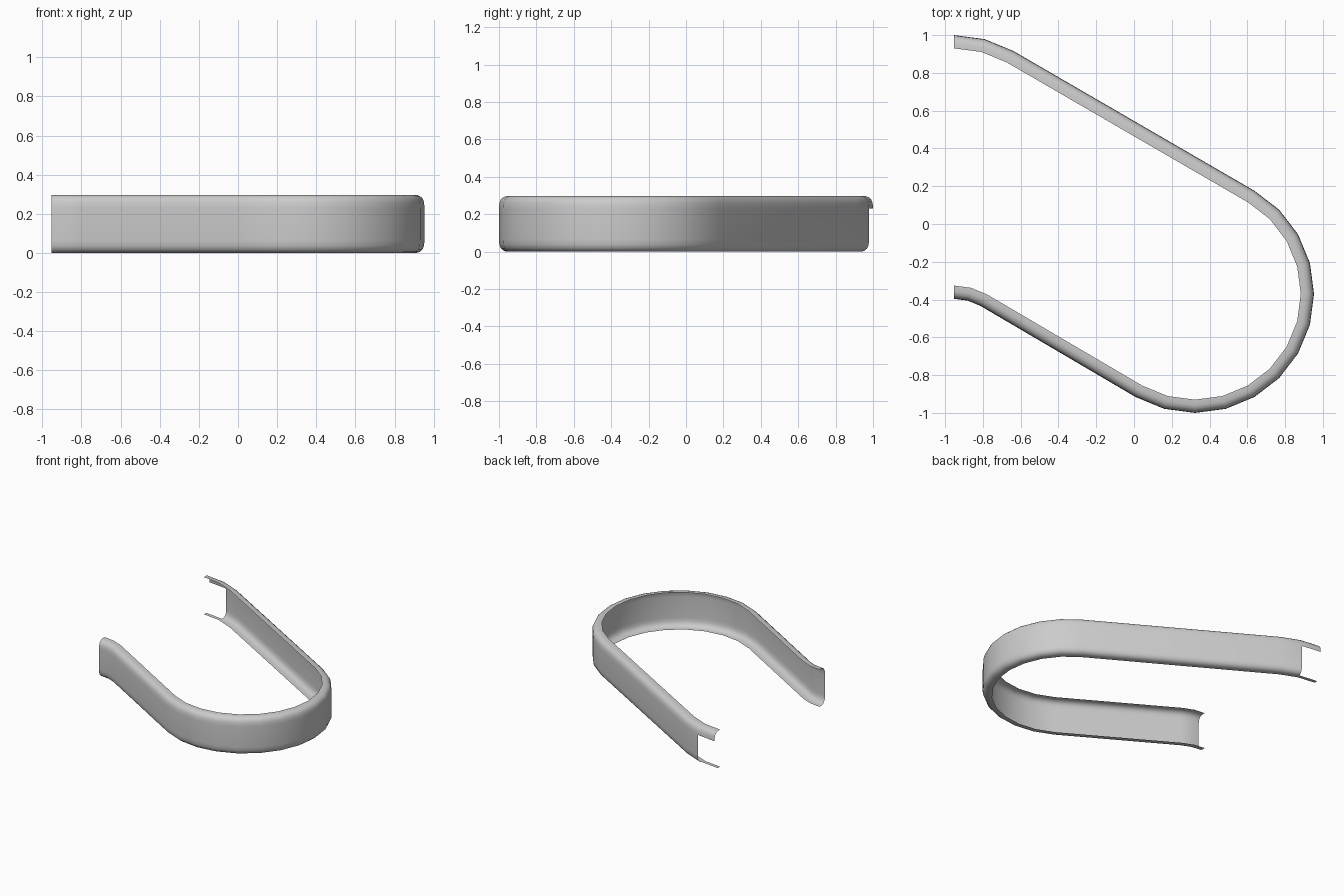
import bpy, bmesh
from math import sin, cos, radians

if "Cube" in bpy.data.objects:
    bpy.data.objects.remove(bpy.data.objects["Cube"])

# Cross-section: (inset from the outer wall, height), top lip to bottom lip
profile = [(0.07, 0.297), (0.04, 0.297), (0.023, 0.291), (0.01, 0.279),
           (0.002, 0.26), (0, 0.23), (0, 0.065), (0.002, 0.037),
           (0.01, 0.018), (0.023, 0.006), (0.04, 0), (0.07, 0)]

# Path as arcs joined by straight runs:
# centre x, centre y, outer radius, inset sign, angles in degrees
arcs = [(-0.953, 0.37, 0.63, -1, (90, 75, 60)),
        (0.323, -0.37, 0.63, -1, range(60, -121, -15)),
        (-0.953, -0.676, 0.28, 1, (60, 75, 90))]

bm = bmesh.new()
rows = []
for cx, cy, radius, sign, angles in arcs:
    for a in angles:
        c, s = cos(radians(a)), sin(radians(a))
        rows.append([bm.verts.new((cx + (radius + sign * d) * c,
                                   cy + (radius + sign * d) * s, z))
                     for d, z in profile])

# Skin the sweep, leaving the wall open at the first end segment
open_wall = range(5, 10)
for i in range(len(rows) - 1):
    for j in range(len(profile) - 1):
        if i == 0 and j in open_wall:
            continue
        bm.faces.new((rows[i][j], rows[i][j + 1],
                      rows[i + 1][j + 1], rows[i + 1][j]))
bmesh.ops.delete(bm, geom=[v for v in bm.verts if not v.link_faces], context='VERTS')
bm.normal_update()

# Face the wall outwards
outer = max(bm.faces, key=lambda f: f.calc_center_median().x)
if outer.normal.x < 0:
    bmesh.ops.reverse_faces(bm, faces=bm.faces[:])

mesh = bpy.data.meshes.new("curved_channel_strip")
bm.to_mesh(mesh)
bm.free()
strip = bpy.data.objects.new("curved_channel_strip", mesh)
bpy.context.collection.objects.link(strip)
bpy.context.view_layer.objects.active = strip
strip.select_set(True)
bpy.ops.object.shade_smooth_by_angle(angle=radians(40))
